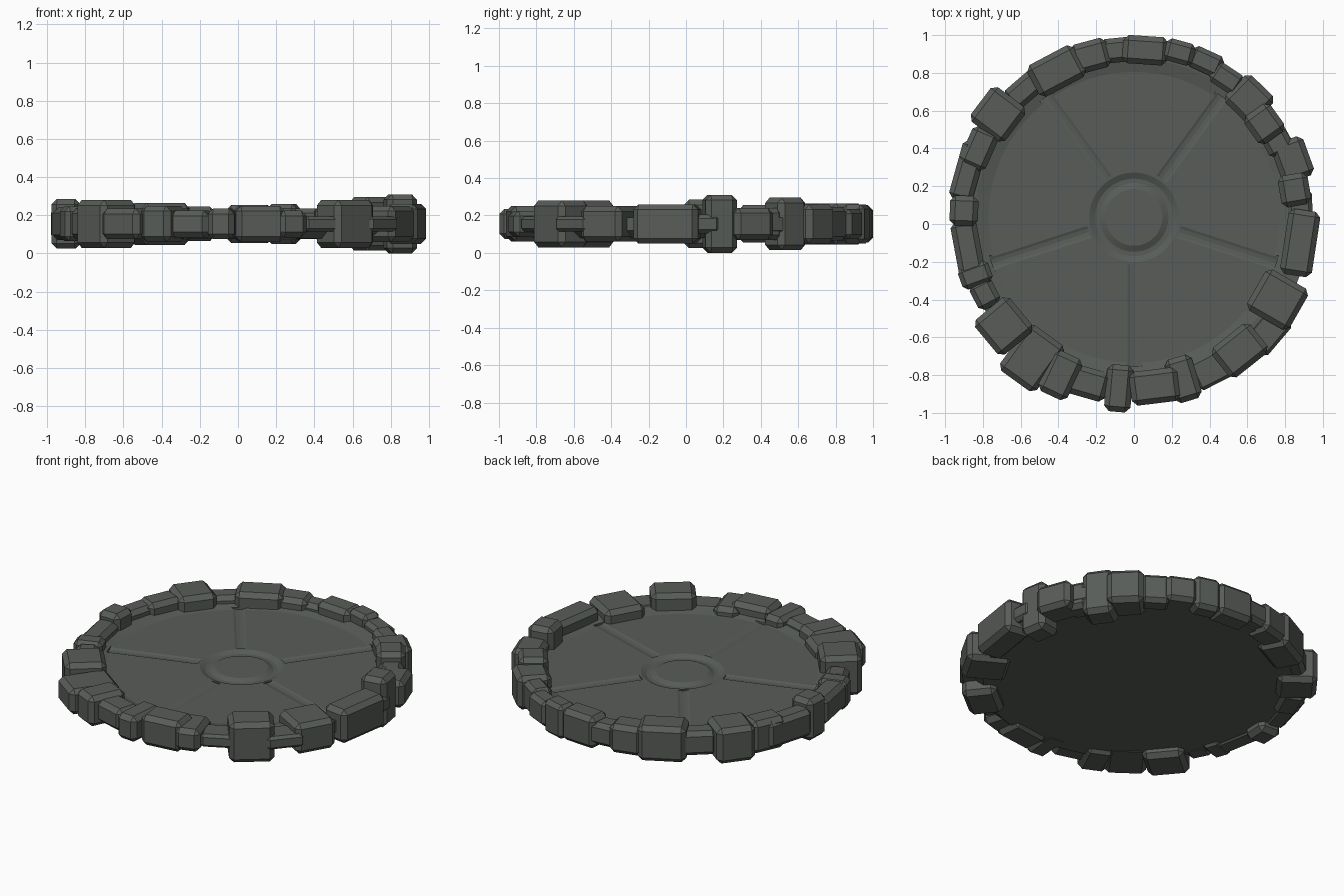
import bpy
import bmesh
import math
from mathutils import Matrix, Vector

default_cube = bpy.data.objects.get("Cube")
if default_cube:
    bpy.data.objects.remove(default_cube, do_unlink=True)

CENTRE = Vector((0, 0.035, 0))
MID_Z = 0.155
FLOOR = 0.173
RIM_TOP = 0.19
BOTTOM = 0.079

stone = bpy.data.materials.new("dark_grey_stone")
stone.use_nodes = True
stone_colour = (0.098, 0.108, 0.098, 1)
stone.diffuse_color = stone_colour
shader = stone.node_tree.nodes["Principled BSDF"]
shader.inputs["Base Color"].default_value = stone_colour
shader.inputs["Roughness"].default_value = 0.9


def add_object(name, bm):
    """Turn a bmesh into a stone-coloured object."""
    bmesh.ops.recalc_face_normals(bm, faces=bm.faces)
    mesh = bpy.data.meshes.new(name)
    bm.to_mesh(mesh)
    bm.free()
    mesh.materials.append(stone)
    obj = bpy.data.objects.new(name, mesh)
    bpy.context.collection.objects.link(obj)
    return obj


def lathe(name, profile, segments):
    """Spin a radius/height profile about the disc centre."""
    bm = bmesh.new()
    verts = [bm.verts.new(CENTRE + Vector((r, 0, z))) for r, z in profile]
    edges = [bm.edges.new(pair) for pair in zip(verts, verts[1:])]
    bmesh.ops.spin(bm, geom=verts + edges, cent=CENTRE, axis=(0, 0, 1),
                   angle=math.tau, steps=segments, use_duplicate=False)
    bmesh.ops.remove_doubles(bm, verts=bm.verts, dist=0.0005)
    return add_object(name, bm)


# Round slab: hub channel, gently raised rim, tapered underside
slab = lathe("slab", [
    (0, FLOOR), (0.15, FLOOR), (0.182, FLOOR - 0.015),
    (0.205, FLOOR - 0.015), (0.237, FLOOR), (0.77, FLOOR),
    (0.84, RIM_TOP), (0.93, RIM_TOP), (0.93, 0.12),
    (0.88, BOTTOM), (0, BOTTOM)], 80)

# Five shallow radial channels
cutter_bm = bmesh.new()
for i in range(5):
    angle = math.radians(54 + 72 * i)
    place = (Matrix.Translation(CENTRE + Vector((0, 0, FLOOR + 0.072)))
             @ Matrix.Rotation(angle, 4, "Z")
             @ Matrix.Translation((0.52, 0, 0))
             @ Matrix.Rotation(math.pi / 2, 4, "Y"))
    bmesh.ops.create_cone(cutter_bm, cap_ends=True, segments=24, radius1=0.08,
                          radius2=0.08, depth=0.54, matrix=place)
cutter = add_object("channel_cutter", cutter_bm)
cutter.hide_render = True
cutter.hide_viewport = True
channels = slab.modifiers.new("channels", "BOOLEAN")
channels.operation = "DIFFERENCE"
channels.solver = "EXACT"
channels.object = cutter


def rim_stone(name, x, y, length, width, height):
    """Chamfered block turned to face away from the disc centre."""
    spot = Vector((x, y, MID_Z))
    turn = math.atan2(y - CENTRE.y, x - CENTRE.x)
    bm = bmesh.new()
    bmesh.ops.create_cube(bm, size=1)
    bmesh.ops.scale(bm, vec=(width, length, height), verts=bm.verts)
    chamfer = min(0.028, 0.2 * min(width, length, height))
    bmesh.ops.bevel(bm, geom=bm.edges[:], offset=chamfer, segments=1,
                    affect="EDGES", profile=0.5)
    bm.transform(Matrix.Translation(spot) @ Matrix.Rotation(turn, 4, "Z"))
    return add_object(name, bm)


# Rim stones in hundredths: x, y, length along rim, width, height
rim = {
    "back_left": [
        (6, 92, 24, 15, 20), (24, 91, 16, 12, 21), (38, 86, 18, 12, 16),
        (49, 77, 17, 12, 18), (61, 66, 21, 20, 21), (69, 53, 18, 17, 28),
        (76, 43, 13, 14, 17), (84, 34, 22, 18, 17), (85, 18, 17, 16, 31)],
    "front_left": [
        (88, -10, 35, 17, 21), (76, -40, 25, 26, 19), (56, -67, 26, 20, 25),
        (26, -82, 15, 24, 14), (11, -86, 26, 18, 19)],
    "front_right": [
        (-8, -87, 14, 25, 16), (-25, -84, 23, 16, 14), (-39, -80, 17, 24, 19),
        (-54, -71, 24, 30, 16), (-69, -54, 24, 24, 25), (-79, -37, 15, 13, 16),
        (-84, -27, 12, 17, 18), (-88, -13, 30, 14, 17)],
    "back_right": [
        (-90, 7, 16, 15, 26), (-88, 28, 32, 13, 17), (-82, 40, 22, 15, 20),
        (-72, 58, 23, 23, 22), (-58, 71, 21, 13, 15), (-41, 81, 28, 19, 22),
        (-23, 89, 20, 16, 18), (-9, 92, 17, 13, 14)],
}
for side, stones in rim.items():
    for number, sizes in enumerate(stones, 1):
        rim_stone(f"{side}_rim_stone_{number}", *(s / 100 for s in sizes))

# Low stones filling the wider gaps
rim_stone("front_left_filler_stone", 0.71, -0.57, 0.22, 0.16, 0.08)
rim_stone("front_filler_stone", 0.41, -0.77, 0.2, 0.16, 0.08)
rim_stone("left_filler_stone", 0.88, 0.08, 0.2, 0.13, 0.1)
